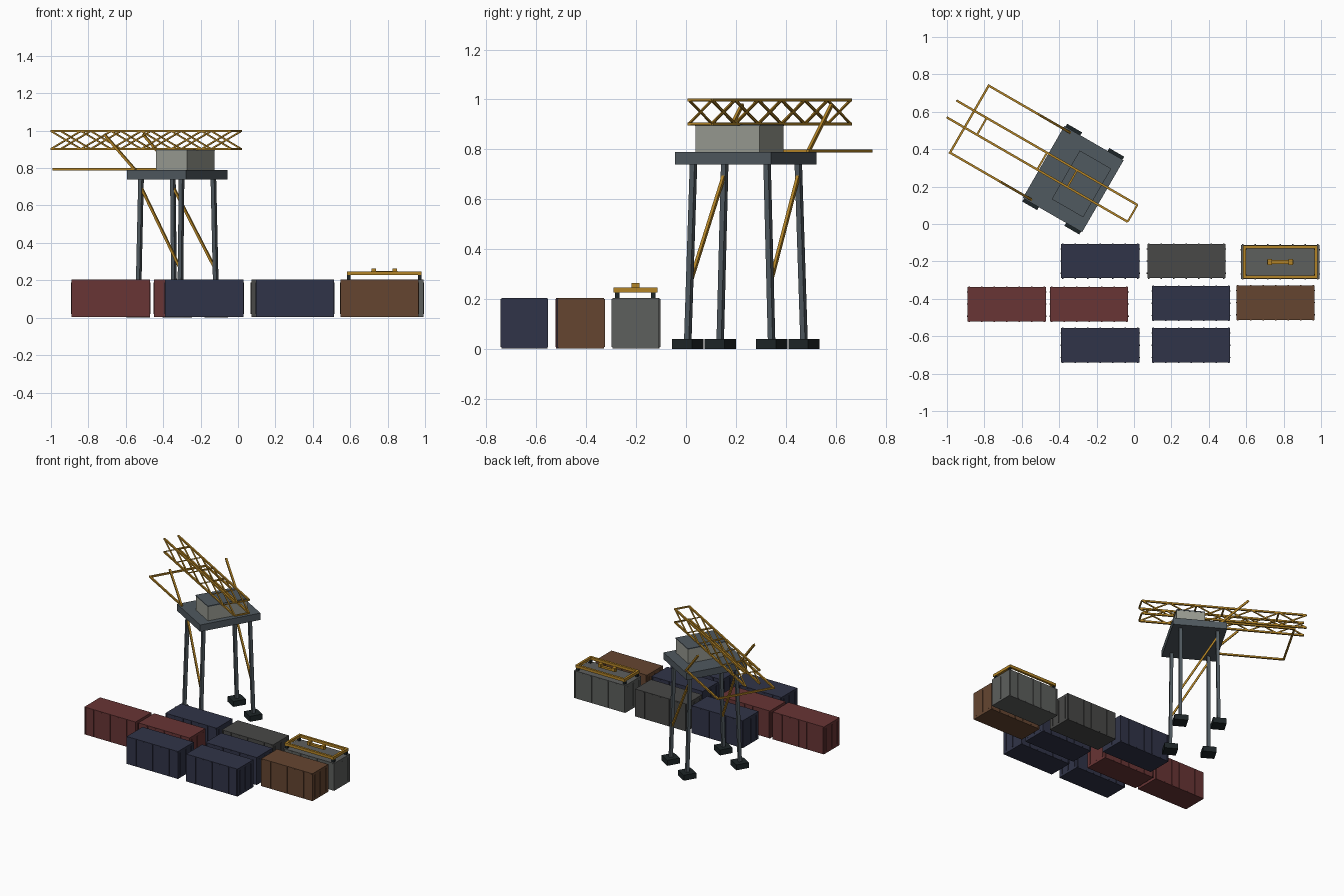
import bpy, bmesh, math
from mathutils import Matrix, Vector

if "Cube" in bpy.data.objects:
    bpy.data.objects.remove(bpy.data.objects["Cube"])


def material(name, rgb):
    m = bpy.data.materials.new(name)
    m.diffuse_color = (*rgb, 1)
    m.use_nodes = True
    m.node_tree.nodes["Principled BSDF"].inputs["Base Color"].default_value = m.diffuse_color
    return m


YELLOW = material("yellow_paint", (0.45, 0.23, 0.02))
STEEL = material("steel_paint", (0.08, 0.10, 0.115))
DARK = material("dark_rubber", (0.012, 0.018, 0.02))
CABIN = material("cabin_paint", (0.32, 0.33, 0.29))
RED = material("red_paint", (0.14, 0.035, 0.035))
BLUE = material("blue_paint", (0.03, 0.034, 0.065))
BROWN = material("brown_paint", (0.13, 0.06, 0.03))
GREY = material("grey_paint", (0.11, 0.115, 0.11))
CHARCOAL = material("charcoal_paint", (0.065, 0.065, 0.063))


def box(bm, lo, hi):
    """Axis-aligned box between two corners."""
    lo, hi = Vector(lo), Vector(hi)
    m = Matrix.Translation((lo + hi) / 2) @ Matrix.Diagonal((*(hi - lo), 1))
    bmesh.ops.create_cube(bm, size=1, matrix=m)


def bar(bm, a, b, t):
    """Square bar of thickness t running from a to b."""
    a, b = Vector(a), Vector(b)
    z = (b - a).normalized()
    side = Vector((0, 1, 0)) if abs(z.y) < 0.9 else Vector((1, 0, 0))
    x = side.cross(z).normalized()
    y = z.cross(x)
    rot = Matrix((x, y, z)).transposed().to_4x4()
    m = Matrix.Translation((a + b) / 2) @ rot @ Matrix.Diagonal((t, t, (b - a).length, 1))
    bmesh.ops.create_cube(bm, size=1, matrix=m)


def finish(bm, name, mat, matrix=Matrix()):
    bm.transform(matrix)
    me = bpy.data.meshes.new(name)
    bm.to_mesh(me)
    bm.free()
    me.materials.append(mat)
    ob = bpy.data.objects.new(name, me)
    bpy.context.collection.objects.link(ob)
    return ob


# Crane frame: local x runs along the boom, turned 30 degrees clockwise
CRANE = Matrix.Translation((-0.325, 0.24, 0)) @ Matrix.Rotation(math.radians(-30), 4, 'Z')

# Platform deck
bm = bmesh.new()
box(bm, (-0.183, -0.222, 0.74), (0.183, 0.222, 0.79))
finish(bm, "platform", STEEL, CRANE)

# Machinery house and roof
bm = bmesh.new()
box(bm, (-0.044, -0.148, 0.79), (0.146, 0.148, 0.893))
finish(bm, "machinery_house", CABIN, CRANE)
bm = bmesh.new()
box(bm, (-0.046, -0.15, 0.893), (0.148, 0.15, 0.9))
finish(bm, "house_roof", STEEL, CRANE)

# Splayed legs on block feet
legs, feet = bmesh.new(), bmesh.new()
for sx in (-1, 1):
    for sy in (-1, 1):
        x, y = sx * 0.13, sy * 0.194
        bar(legs, (x, y, 0.03), (sx * 0.125, sy * 0.17, 0.75), 0.022)
        box(feet, (x - 0.046, y - 0.046, 0), (x + 0.046, y + 0.046, 0.04))
finish(legs, "legs", STEEL, CRANE)
finish(feet, "feet", DARK, CRANE)

# Diagonal leg braces
bm = bmesh.new()
for s in (-1, 1):
    bar(bm, (-0.125, s * 0.172, 0.70), (0.128, s * 0.186, 0.26), 0.013)
finish(bm, "leg_braces", YELLOW, CRANE)

# Twin lattice boom
U0, U1, N, V = -0.75, 0.366, 6, 0.052
Z0, Z1 = 0.902, 0.998
nodes = [U0 + (U1 - U0) * i / N for i in range(N + 1)]
bm = bmesh.new()
for v in (-V, V):
    for z in (Z0, Z1):
        bar(bm, (U0, v, z), (U1, v, z), 0.012)
    for a, b in zip(nodes, nodes[1:]):
        bar(bm, (a, v, Z0), (b, v, Z1), 0.008)
        bar(bm, (a, v, Z1), (b, v, Z0), 0.008)
for i in (1, 3, 4, 6):
    bar(bm, (nodes[i], -V, Z1), (nodes[i], V, Z1), 0.01)
bar(bm, (U1, -V, Z0), (U1, V, Z0), 0.01)
finish(bm, "lattice_boom", YELLOW, CRANE)

# Lower outrigger frame and its sloping stays
bm = bmesh.new()
W, ZF = 0.207, 0.794
for s in (-1, 1):
    bar(bm, (-0.641, s * W, ZF), (-0.135, s * W, ZF), 0.012)
bar(bm, (-0.641, -W - 0.006, ZF), (-0.641, W + 0.006, ZF), 0.012)
finish(bm, "outrigger_frame", YELLOW, CRANE)
bm = bmesh.new()
for s in (-1, 1):
    bar(bm, (-0.14, s * W, 0.79), (-0.33, s * W, 0.98), 0.013)
finish(bm, "boom_stays", YELLOW, CRANE)

# Ribbed containers
L, D, H = 0.418, 0.184, 0.205


def container(name, cx, cy, mat):
    bm = bmesh.new()
    box(bm, (-L / 2, -D / 2, 0.003), (L / 2, D / 2, H))
    for i in range(7):
        x = -0.201 + 0.067 * i
        for s in (-1, 1):
            y = s * D / 2
            box(bm, (x - 0.004, y - 0.003, 0.008), (x + 0.004, y + 0.003, H - 0.005))
    for y in (-0.065, 0, 0.065):
        for s in (-1, 1):
            x = s * L / 2
            box(bm, (x - 0.003, y - 0.003, 0.02), (x + 0.003, y + 0.003, H - 0.018))
    finish(bm, name, mat, Matrix.Translation((cx, cy, 0)))


for name, cx, cy, mat in (
        ("back_blue_container", -0.18, -0.198, BLUE),
        ("back_charcoal_container", 0.28, -0.198, CHARCOAL),
        ("back_grey_container", 0.782, -0.203, GREY),
        ("middle_red_container_outer", -0.68, -0.428, RED),
        ("middle_red_container_inner", -0.24, -0.428, RED),
        ("middle_blue_container", 0.305, -0.424, BLUE),
        ("middle_brown_container", 0.757, -0.42, BROWN),
        ("front_blue_container_left", -0.18, -0.648, BLUE),
        ("front_blue_container_right", 0.305, -0.648, BLUE)):
    container(name, cx, cy, mat)

# Lifting spreader resting on the grey container
SPREADER = Matrix.Translation((0.782, -0.203, 0))
bm = bmesh.new()
for s in (-1, 1):
    box(bm, (-0.2, s * 0.08 - 0.008, 0.227), (0.2, s * 0.08 + 0.008, 0.247))
    box(bm, (s * 0.192 - 0.008, -0.088, 0.227), (s * 0.192 + 0.008, 0.088, 0.247))
box(bm, (-0.07, -0.01, 0.235), (0.07, 0.01, 0.25))
for s in (-1, 1):
    box(bm, (s * 0.056 - 0.012, -0.016, 0.24), (s * 0.056 + 0.012, 0.016, 0.264))
finish(bm, "spreader_frame", YELLOW, SPREADER)
bm = bmesh.new()
for sx in (-1, 1):
    for sy in (-1, 1):
        x, y = sx * 0.19, sy * 0.072
        box(bm, (x - 0.009, y - 0.009, H - 0.002), (x + 0.009, y + 0.009, 0.228))
finish(bm, "spreader_locks", DARK, SPREADER)
